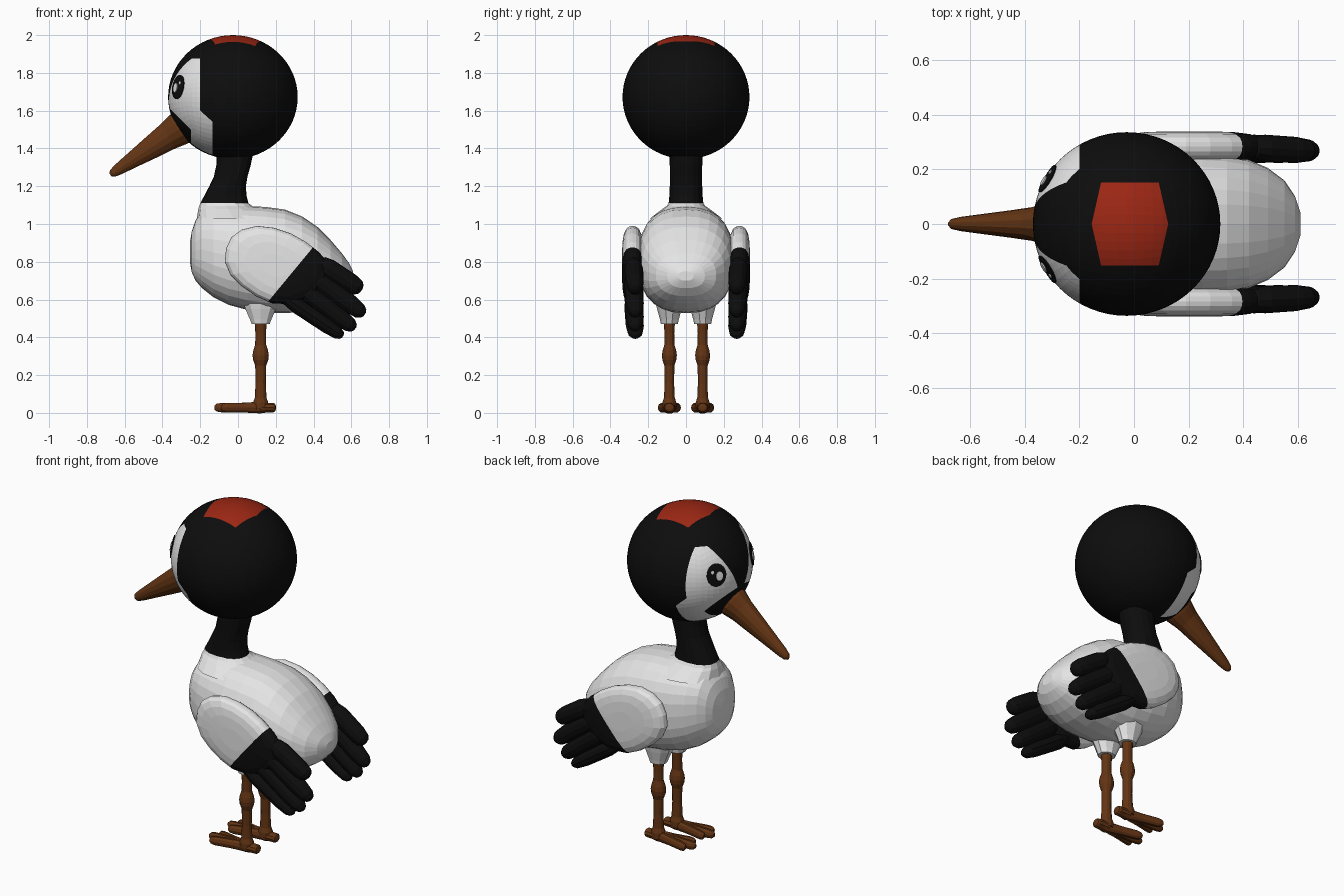
import bpy, bmesh, math
from mathutils import Vector

if "Cube" in bpy.data.objects:
    bpy.data.objects.remove(bpy.data.objects["Cube"])


def material(name, rgb):
    m = bpy.data.materials.new(name)
    m.diffuse_color = (*rgb, 1)
    m.use_nodes = True
    m.node_tree.nodes["Principled BSDF"].inputs["Base Color"].default_value = m.diffuse_color
    return m


WHITE = material("white plumage", (0.78, 0.78, 0.78))
BLACK = material("black plumage", (0.004, 0.004, 0.004))
RED = material("red crown", (0.33, 0.02, 0.007))
BROWN = material("brown horn", (0.125, 0.035, 0.007))
Y = Vector((0, 1, 0))


def finish(name, bm, mats):
    bmesh.ops.recalc_face_normals(bm, faces=bm.faces)
    me = bpy.data.meshes.new(name)
    bm.to_mesh(me)
    bm.free()
    for m in mats:
        me.materials.append(m)
    ob = bpy.data.objects.new(name, me)
    bpy.context.collection.objects.link(ob)
    return ob


def skin(bm, rings):
    """Bridge equal-length vertex rings and cap both ends."""
    n = len(rings[0])
    for a, b in zip(rings, rings[1:]):
        for i in range(n):
            j = (i + 1) % n
            bm.faces.new((a[i], a[j], b[j], b[i]))
    bm.faces.new(rings[0])
    bm.faces.new(rings[-1])


def tube(name, stations, mat, sides=12, axis=None, power=2.0):
    """Loft of (x, y, z, half width in y, half width across) sections."""
    pts = [Vector(s[:3]) for s in stations]
    axis = Vector(axis) if axis else (pts[-1] - pts[0]).normalized()
    v = axis.cross(Y).normalized()
    bm = bmesh.new()
    rings = []
    for p, s in zip(pts, stations):
        ring = []
        for i in range(sides):
            a = math.tau * i / sides
            c, d = math.cos(a), math.sin(a)
            cu = math.copysign(abs(c) ** (2 / power), c)
            dv = math.copysign(abs(d) ** (2 / power), d)
            ring.append(bm.verts.new(p + Y * cu * s[3] + v * dv * s[4]))
        rings.append(ring)
    skin(bm, rings)
    return finish(name, bm, [mat])


def cut(bm, co, no):
    bmesh.ops.bisect_plane(bm, geom=bm.verts[:] + bm.edges[:] + bm.faces[:],
                           plane_co=co, plane_no=no, dist=1e-5)


# Body: x, bottom, top, half width
body = [(-0.255, 0.80, 0.90, 0.04), (-0.245, 0.745, 0.96, 0.10), (-0.225, 0.70, 1.02, 0.14),
        (-0.19, 0.66, 1.07, 0.175), (-0.13, 0.612, 1.088, 0.21), (-0.05, 0.572, 1.095, 0.235),
        (0.05, 0.545, 1.095, 0.25), (0.15, 0.53, 1.09, 0.255), (0.25, 0.528, 1.076, 0.255),
        (0.34, 0.535, 1.04, 0.25), (0.42, 0.552, 0.985, 0.235), (0.49, 0.58, 0.915, 0.205),
        (0.55, 0.618, 0.845, 0.16), (0.59, 0.66, 0.79, 0.10), (0.61, 0.70, 0.75, 0.04)]
tube("body", [(x, 0, (a + b) / 2, w, (b - a) / 2) for x, a, b, w in body],
     WHITE, 28, (1, 0, 0), 2.4)

# Neck: z, left x, right x, half width
neck = [(1.11, -0.20, 0.055, 0.092), (1.15, -0.178, 0.045, 0.088), (1.20, -0.152, 0.042, 0.086),
        (1.25, -0.128, 0.05, 0.085), (1.31, -0.115, 0.067, 0.086), (1.42, -0.11, 0.09, 0.09)]
base = [(1.03, -0.218, 0.17, 0.19), (1.08, -0.21, 0.105, 0.125), (1.095, -0.205, 0.075, 0.102),
        (1.11, -0.20, 0.055, 0.092)]
for name, rows, mat in (("neck", neck, BLACK), ("neck_base", base, WHITE)):
    tube(name, [((a + b) / 2, 0, z, w, (b - a) / 2) for z, a, b, w in rows], mat, 16, (0, 0, 1), 2.3)

# Head: cube sphere cut along the borders of its markings
HC, HR = Vector((-0.027, 0, 1.672)), Vector((0.343, 0.336, 0.328))


def on_head(d, lift=0.0):
    d = d.normalized()
    return HC + Vector((d.x * (HR.x + lift), d.y * (HR.y + lift), d.z * (HR.z + lift)))


bm = bmesh.new()
bmesh.ops.create_cube(bm, size=2)
bmesh.ops.subdivide_edges(bm, edges=bm.edges[:], cuts=15, use_grid_fill=True)
for v in bm.verts:
    v.co = on_head(Vector([math.tan(c * math.pi / 4) for c in v.co]))
cut(bm, (-0.2, 0, 0), (1, 0, 0))
cut(bm, (-0.135, 0, 0), (1, 0, 0))
cut(bm, (-0.2, 0, 1.6), (0.9, 0, 1))
cut(bm, (-0.25, 0, 0), (1, 0, 0))
cut(bm, (0, 0, 1.25), (1, 0, 1))
cut(bm, (0, 0, 1.875), (0, 0, 1))
for s in (1, -1):
    cut(bm, (0, s * 0.035, 1.62), (0, s, -0.46))
    cut(bm, (0, s * 0.06, 0), (0, 1, 0))
    cut(bm, (0, s * 0.152, 0), (0, 1, 0))
    for e, x in ((-1, -0.155), (1, 0.125)):
        cut(bm, (x, 0, 0), (e, s * 0.226, 0))
for f in bm.faces:
    c = f.calc_center_median()
    y = abs(c.y)
    back = -0.2 if c.z > 1.6 else min(-0.135, -0.2 + (1.6 - c.z) / 0.9)
    stripe = max(0.035 + 0.46 * (c.z - 1.62), 0.0)
    mouth = c.x < -0.25 and c.x + c.z < 1.25
    chin = y < 0.06 and c.z < 1.5
    f.material_index = 0
    if c.x < back and c.z < 1.875 and y > stripe and not mouth and not chin:
        f.material_index = 1
    if c.z > 1.9 and y < 0.152 and -0.155 + 0.226 * y < c.x < 0.125 - 0.226 * y:
        f.material_index = 2
finish("head", bm, [BLACK, WHITE, RED])


# Eyes: thin curved plates following the head
def eye_plate(name, side, center, ru, rz, lift, mat):
    d = Vector((center[0], side * center[1], center[2])) - HC
    d = Vector((d.x / HR.x, d.y / HR.y, d.z / HR.z)).normalized()
    u = d.cross(Vector((0, 0, 1))).normalized()
    w = u.cross(d)
    bm = bmesh.new()
    rings = []
    for k, h in ((1, 0), (1, lift), (0.7, lift), (0.35, lift)):
        rings.append([bm.verts.new(on_head(d + u * k * ru / 0.34 * math.cos(a)
                                           + w * k * rz / 0.34 * math.sin(a), h))
                      for a in [math.tau * i / 20 for i in range(20)]])
    skin(bm, rings)
    finish(name, bm, [mat])


# Beak
tube("beak", [(-0.27, 0, 1.53, 0.085, 0.095), (-0.32, 0, 1.497, 0.08, 0.09),
              (-0.37, 0, 1.464, 0.062, 0.077), (-0.46, 0, 1.404, 0.049, 0.062),
              (-0.56, 0, 1.338, 0.036, 0.044), (-0.635, 0, 1.288, 0.026, 0.031),
              (-0.665, 0, 1.268, 0.019, 0.022), (-0.676, 0, 1.261, 0.008, 0.01)], BROWN, 14)

# Wing outline in x and z
OUTLINE = [(-0.07, 0.80), (-0.063, 0.87), (-0.035, 0.93), (0.02, 0.97), (0.10, 0.99), (0.19, 0.98),
           (0.28, 0.95), (0.36, 0.905), (0.43, 0.85), (0.48, 0.79), (0.47, 0.70), (0.40, 0.62),
           (0.29, 0.575), (0.18, 0.58), (0.10, 0.615), (0.02, 0.67), (-0.04, 0.73)]
DOME = [(0.3, 0.056), (0.6, 0.053), (0.8, 0.046), (0.93, 0.033), (0.985, 0.017)]
FEATHERS = [(0.42, 0.80, 0.655, 0.65, 0.054), (0.36, 0.75, 0.67, 0.52, 0.052),
            (0.30, 0.69, 0.62, 0.445, 0.05), (0.235, 0.62, 0.555, 0.405, 0.042)]

for s, side in ((1, "left"), (-1, "right")):
    eye_plate("eye_" + side, s, (-0.315, 0.165, 1.725), 0.058, 0.068, 0.005, BLACK)
    eye_plate("eye_glint_" + side, s, (-0.325, 0.155, 1.72), 0.02, 0.026, 0.009, WHITE)
    eye_plate("eye_spark_" + side, s, (-0.30, 0.185, 1.745), 0.008, 0.009, 0.009, WHITE)

    # Wing: domed plate with dark rear part
    bm = bmesh.new()
    profile = DOME + [(1, 0)] + [(k, -h) for k, h in reversed(DOME)]
    rings = [[bm.verts.new((0.2 + (x - 0.2) * k, s * (0.283 + h), 0.78 + (z - 0.78) * k))
              for x, z in OUTLINE] for k, h in profile]
    skin(bm, rings)
    cut(bm, (0.4, 0, 0.88), (0.29, 0, -0.24))
    for f in bm.faces:
        c = f.calc_center_median()
        f.material_index = int((c.x - 0.4) * 0.29 - (c.z - 0.88) * 0.24 > 0)
    finish("wing_" + side, bm, [WHITE, BLACK])

    # Flight feathers
    for i, (x0, z0, x1, z1, r) in enumerate(FEATHERS):
        rows = [(x0 + (x1 - x0) * t, s * (0.28 - 0.012 * t), z0 + (z1 - z0) * t, 0.05 * k, r * k)
                for t, k in ((0, 0.4), (0.08, 0.8), (0.25, 1), (0.75, 0.95), (0.92, 0.78),
                             (0.98, 0.5), (1, 0.2))]
        tube(f"feather_{side}_{i + 1}", rows, BLACK)

    # Thigh, leg with knee, toes and heel
    y = s * 0.088
    tube("thigh_" + side, [(0.12, y, 0.47, 0.045, 0.05), (0.12, y, 0.495, 0.05, 0.06),
                           (0.12, y, 0.55, 0.065, 0.085), (0.12, y, 0.62, 0.08, 0.11)], WHITE, 10)
    tube("leg_" + side, [(0.12, y, z, r * 0.92, r) for z, r in
                         ((0.02, 0.04), (0.055, 0.04), (0.08, 0.031), (0.16, 0.027), (0.25, 0.029),
                          (0.28, 0.04), (0.305, 0.043), (0.33, 0.039), (0.36, 0.029),
                          (0.42, 0.028), (0.48, 0.032))], BROWN)
    for toe, x, dy in (("outer", -0.09, 0.046), ("middle", -0.125, 0.0), ("inner", -0.09, -0.046),
                       ("heel", 0.2, 0.0)):
        rows = [(0.12 + (x - 0.12) * t, y + s * dy * t, 0.028, 0.022 * k, 0.027 * k)
                for t, k in ((0, 1.2), (0.4, 1), (0.85, 0.97), (0.95, 0.8), (1, 0.4))]
        if toe == "heel":
            rows = [(a, b, c, w * 1.4, h) for a, b, c, w, h in rows]
        tube(f"toe_{toe}_{side}", rows, BROWN, 10)
